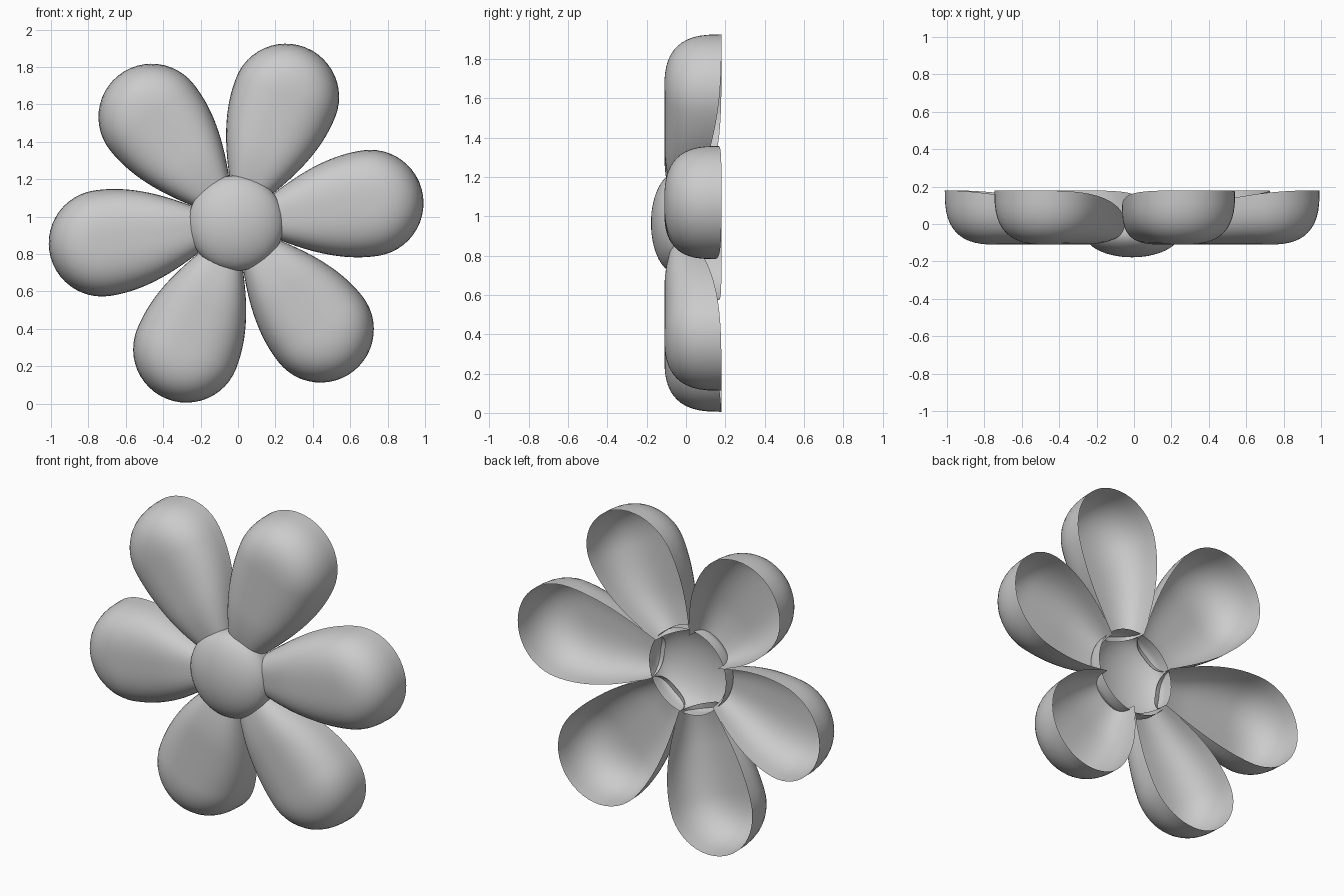
import bpy, bmesh, math
from mathutils import Matrix, Vector

if "Cube" in bpy.data.objects:
    bpy.data.objects.remove(bpy.data.objects["Cube"])

CENTRE = Vector((-0.01, 0, 0.965))
R_CAP, CAP_R, R_IN, R_TIP = 0.725, 0.285, 0.21, 1.01
P = 2.8                                   # squareness of the petal dome


def dome(t):
    t = min(t, 1.0)
    return 1 - (1 - t ** P) ** (1 / P)


def half_width(r):
    return CAP_R * math.sin(math.pi / 2 * (r - 0.012) / (R_CAP - 0.012))


def depth(r, t):
    # y of the shell: rounded front falling back to a curved open rim
    front = -0.11 + 0.5 * max(0, 0.45 - r) ** 2
    rim = 0.18 - 0.232 * (R_TIP - r) ** 2
    return front + (rim - front) * dome(t)


def finish(bm, name):
    bmesh.ops.remove_doubles(bm, verts=bm.verts, dist=1e-4)
    bmesh.ops.recalc_face_normals(bm, faces=bm.faces)
    if sum(f.normal.y * f.calc_area() for f in bm.faces) > 0:
        bmesh.ops.reverse_faces(bm, faces=bm.faces)
    for f in bm.faces:
        f.smooth = True
    me = bpy.data.meshes.new(name)
    bm.to_mesh(me)
    bm.free()
    ob = bpy.data.objects.new(name, me)
    bpy.context.collection.objects.link(ob)
    return ob


def add_grid(bm, rows):
    vs = [[bm.verts.new(p) for p in row] for row in rows]
    for a, b in zip(vs, vs[1:]):
        for i in range(len(a) - 1):
            bm.faces.new((a[i], a[i + 1], b[i + 1], b[i]))


def petal(name, angle):
    bm = bmesh.new()
    n = 14
    steps = [math.sin(math.pi / 2 * i / n) for i in range(n + 1)]
    across = [-s for s in reversed(steps[1:])] + steps
    # tapering body
    body = []
    for k in range(19):
        r = R_IN + (R_CAP - R_IN) * k / 18
        body.append([(r, depth(r, abs(s)), s * half_width(r)) for s in across])
    add_grid(bm, body)
    # round tip
    cap = []
    for k in range(25):
        a = -math.pi / 2 + math.pi * k / 24
        row = []
        for s in steps:
            r = R_CAP + CAP_R * s * math.cos(a)
            row.append((r, depth(r, s), CAP_R * s * math.sin(a)))
        cap.append(row)
    add_grid(bm, cap)
    bm.transform(Matrix.Translation(CENTRE) @ Matrix.Rotation(-math.radians(angle), 4, 'Y'))
    finish(bm, name)


# six petals around the centre
for i in range(6):
    petal(f"petal_{i + 1}", 8.5 + 60 * i)

# domed flower centre, open at the back
bm = bmesh.new()
profile = [(0.255 * math.sin(a), -0.05 - 0.128 * math.cos(a))
           for a in (math.pi / 2 * i / 14 for i in range(15))]
profile.append((0.255, 0.0))
rows = []
for k in range(49):
    a = 2 * math.pi * k / 48
    rows.append([CENTRE + Vector((r * math.cos(a), y, r * math.sin(a))) for r, y in profile])
add_grid(bm, rows)
finish(bm, "flower_centre")
